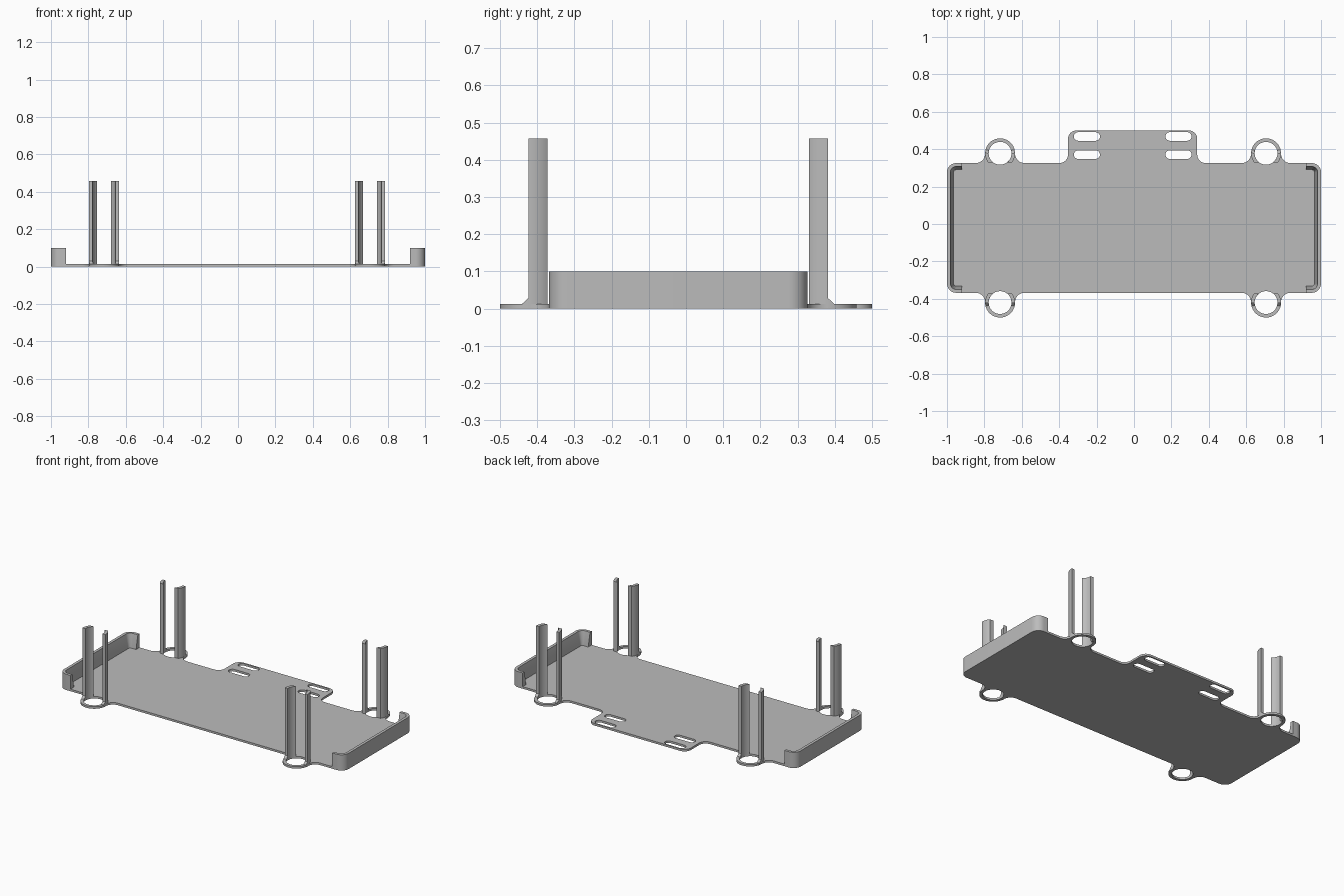
import bpy, bmesh, math
from mathutils import Vector

if "Cube" in bpy.data.objects:
    bpy.data.objects.remove(bpy.data.objects["Cube"])

T = 0.013                      # plate thickness
Y0, Y1 = -0.368, 0.326         # plate front and back edges
RO, RI = 0.08, 0.061           # ring radii
RING_X = (-0.716, 0.706)
RING_Y = (-0.42, 0.378)
POST_H, WALL_H = 0.457, 0.10

grey = bpy.data.materials.new("plain grey")
grey.diffuse_color = (0.5, 0.5, 0.5, 1)
grey.use_nodes = True
grey.node_tree.nodes["Principled BSDF"].inputs["Base Color"].default_value = grey.diffuse_color


def finish(name, bm):
    bmesh.ops.recalc_face_normals(bm, faces=bm.faces)
    me = bpy.data.meshes.new(name)
    bm.to_mesh(me)
    bm.free()
    me.materials.append(grey)
    ob = bpy.data.objects.new(name, me)
    bpy.context.collection.objects.link(ob)
    bpy.context.view_layer.objects.active = ob
    ob.select_set(True)
    bpy.ops.object.shade_smooth_by_angle(angle=math.radians(30))
    ob.select_set(False)
    return ob


def rounded(pts, closed=True, seg=10):
    """Replace each (x, y, r) corner by a tangent arc."""
    out, n = [], len(pts)
    for i, (x, y, r) in enumerate(pts):
        p = Vector((x, y))
        if r <= 0 or (not closed and i in (0, n - 1)):
            out.append(p)
            continue
        a = (Vector(pts[i - 1][:2]) - p).normalized()
        b = (Vector(pts[(i + 1) % n][:2]) - p).normalized()
        c = p + (a + b) * r    # right-angled corners only
        for k in range(seg + 1):
            t = math.pi / 2 * k / seg
            q = c - b * r * math.cos(t) - a * r * math.sin(t)
            if not out or (q - out[-1]).length > 1e-5:
                out.append(q)
    if closed and (out[0] - out[-1]).length < 1e-5:
        out.pop()
    return out


def prism(name, loops, z0, z1):
    """Extrude an outline with optional holes."""
    bm = bmesh.new()
    for loop in loops:
        vs = [bm.verts.new((p[0], p[1], z0)) for p in loop]
        for i, v in enumerate(vs):
            bm.edges.new((v, vs[(i + 1) % len(vs)]))
    bmesh.ops.triangle_fill(bm, use_beauty=True, edges=bm.edges[:], normal=(0, 0, 1))
    ext = bmesh.ops.extrude_face_region(bm, geom=bm.faces[:])["geom"]
    bmesh.ops.translate(bm, vec=(0, 0, z1 - z0),
                        verts=[g for g in ext if isinstance(g, bmesh.types.BMVert)])
    return finish(name, bm)


def arc(cx, cy, r, a0, a1, n):
    return [(cx + r * math.cos(a0 + (a1 - a0) * k / n),
             cy + r * math.sin(a0 + (a1 - a0) * k / n)) for k in range(n + 1)]


def lug(cx, cy, edge, d):
    """Outline of one ring lug with flared base, walked in direction d along x."""
    top = cy + math.copysign(RO, cy)
    return [(cx - d * RO, edge, 0.05), (cx - d * RO, top, RO - 1e-4),
            (cx + d * RO, top, RO - 1e-4), (cx + d * RO, edge, 0.05)]


# Base plate with ring lugs, rear tab and slots
outline = [(-1, Y0, 0.05)]
for cx in RING_X:
    outline += lug(cx, RING_Y[0], Y0, 1)
outline += [(1, Y0, 0.05), (1, Y1, 0.05)]
outline += lug(RING_X[1], RING_Y[1], Y1, -1)
outline += [(0.338, Y1, 0.045), (0.338, 0.5, 0.045), (-0.353, 0.5, 0.045), (-0.353, Y1, 0.045)]
outline += lug(RING_X[0], RING_Y[1], Y1, -1)
outline += [(-1, Y1, 0.05)]
loops = [rounded(outline)]
for cx in RING_X:
    for cy in RING_Y:
        loops.append(arc(cx, cy, RI, 0, math.tau, 40)[:-1])
for sx in (-0.252, 0.238):
    for sy in (0.371, 0.468):
        h = 0.023
        loops.append(arc(sx + 0.047, sy, h, -math.pi / 2, math.pi / 2, 10)
                     + arc(sx - 0.047, sy, h, math.pi / 2, 1.5 * math.pi, 10))
prism("base_plate", loops, 0, T)

# Post pairs: two arc-shaped uprights per ring, with a sloped foot
CUT = 0.048
for cx in RING_X:
    for cy in RING_Y:
        inward = -math.copysign(1, cy)
        for side in (-1, 1):
            prof = (arc(0, 0, RO, -0.04, math.asin(CUT / RO), 8)
                    + arc(0, 0, RI, math.asin(CUT / RI), -0.04, 8))
            prism("post", [[(cx + side * x, cy + inward * y) for x, y in prof]], 0.002, POST_H)
            bm = bmesh.new()
            rows = []
            for k in range(5):
                a = -0.25 * k / 4
                z = T + 0.018 * (1 - k / 4) + 0.0005
                rows.append([bm.verts.new((cx + side * r * math.cos(a),
                                           cy + inward * r * math.sin(a), zz))
                             for r, zz in ((RI, 0.004), (RO, 0.004), (RO, z), (RI, z))])
            for r0, r1 in zip(rows, rows[1:]):
                for j in range(4):
                    bm.faces.new((r0[j], r0[(j + 1) % 4], r1[(j + 1) % 4], r1[j]))
            bm.faces.new(rows[0])
            bm.faces.new(rows[-1])
            finish("post_foot", bm)

# End walls: C-shaped in plan, inner face leaning outwards
for side in (-1, 1):
    bm = bmesh.new()
    rings = []
    for d, z in ((0, 0), (0, WALL_H), (0.018, WALL_H), (0.036, T - 0.002), (0.036, 0)):
        path = rounded([(0.92, Y0 + d, 0), (1 - d, Y0 + d, 0.05 - d),
                        (1 - d, Y1 - d, 0.05 - d), (0.92, Y1 - d, 0)], closed=False)
        rings.append([bm.verts.new((side * p.x, p.y, z)) for p in path])
    n = len(rings)
    for j in range(n):
        a, b = rings[j], rings[(j + 1) % n]
        for i in range(len(a) - 1):
            bm.faces.new((a[i], a[i + 1], b[i + 1], b[i]))
    for i in (0, -1):
        bm.faces.new([r[i] for r in rings])
    finish("end_wall", bm)
